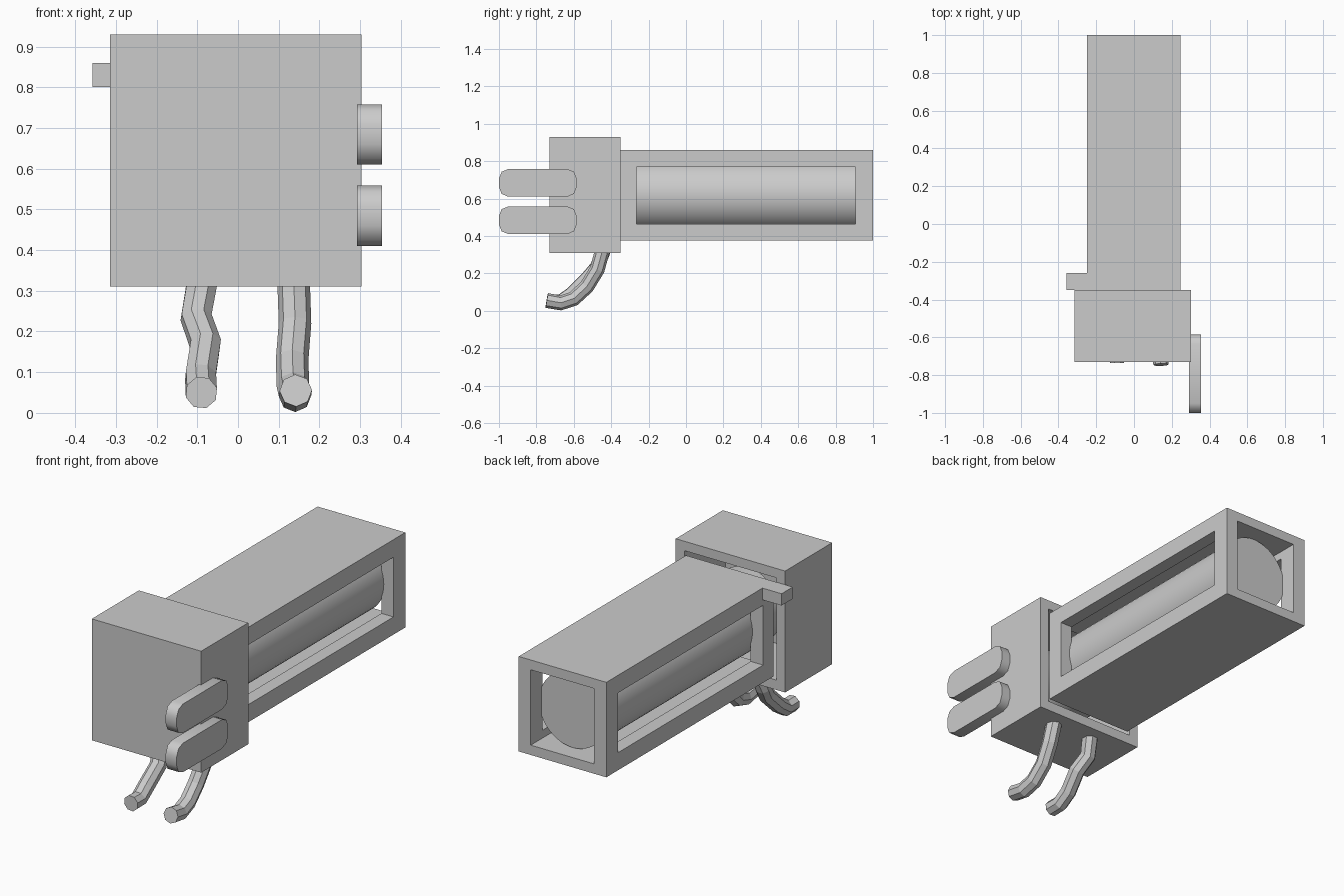
import bpy, math

if "Cube" in bpy.data.objects:
    bpy.data.objects.remove(bpy.data.objects["Cube"])


def box(name, x, y, z):
    """Axis-aligned box from (min, max) ranges."""
    bpy.ops.mesh.primitive_cube_add(size=1, location=[sum(r) / 2 for r in (x, y, z)])
    o = bpy.context.object
    o.name = name
    o.scale = [r[1] - r[0] for r in (x, y, z)]
    bpy.ops.object.transform_apply(location=False, rotation=False, scale=True)
    return o


def cut(target, *cutters):
    """Subtract the cutters and remove them."""
    for c in cutters:
        c.hide_render = True
        m = target.modifiers.new("cut", 'BOOLEAN')
        m.operation, m.solver, m.object = 'DIFFERENCE', 'EXACT', c
        bpy.context.view_layer.objects.active = target
        bpy.ops.object.modifier_apply(modifier=m.name)
        bpy.data.objects.remove(c, do_unlink=True)


def tube(name, pts, radius):
    """Eight-sided bent tube with closed ends."""
    cu = bpy.data.curves.new(name, 'CURVE')
    cu.dimensions = '3D'
    cu.bevel_depth = radius
    cu.bevel_resolution = 2
    cu.use_fill_caps = True
    sp = cu.splines.new('POLY')
    sp.points.add(len(pts) - 1)
    for p, co in zip(sp.points, pts):
        p.co = (*co, 1)
    sp.use_smooth = False
    o = bpy.data.objects.new(name, cu)
    bpy.context.collection.objects.link(o)
    bpy.ops.object.select_all(action='DESELECT')
    o.select_set(True)
    bpy.context.view_layer.objects.active = o
    bpy.ops.object.convert(target='MESH')


# Head housing, hollow and open at the back
head = box("head_housing", (-.315, .303), (-.73, -.35), (.31, .93))
cut(head, box("cutter", (-.265, .253), (-.68, -.2), (.36, .882)))

# Long frame: tunnel along its length and a window in both sides
frame = box("long_frame", (-.25, .245), (-.35, 1.0), (.375, .86))
cut(frame,
    box("cutter", (-.18, .177), (-.5, 1.2), (.425, .81)),
    box("cutter", (-.5, .5), (-.265, .905), (.465, .77)))

# Inner cylinder, reaching into the head
y0, y1 = -.5, .915
bpy.ops.mesh.primitive_cylinder_add(vertices=48, radius=.19, depth=y1 - y0,
                                    location=(0, (y0 + y1) / 2, .6175),
                                    rotation=(math.pi / 2, 0, 0))
bpy.context.object.name = "inner_cylinder"
bpy.ops.object.shade_smooth_by_angle(angle=math.radians(30))

# Side nub
box("side_nub", (-.358, -.24), (-.35, -.26), (.80, .86))

# Two flat rounded prongs on the right
for i, z in enumerate((.41, .61)):
    p = box(f"prong_{i + 1}", (.292, .354), (-1.0, -.585), (z, z + .148))
    attr = p.data.attributes.new("bevel_weight_edge", 'FLOAT', 'EDGE')
    for e in p.data.edges:
        a, b = (p.data.vertices[v].co for v in e.vertices)
        attr.data[e.index].value = float(abs(a.x - b.x) > .01)
    m = p.modifiers.new("round", 'BEVEL')
    m.limit_method, m.width, m.segments = 'WEIGHT', .05, 2
    bpy.ops.object.modifier_apply(modifier=m.name)
    bpy.ops.object.shade_smooth_by_angle(angle=math.radians(50))

# Two bent wires under the head
tube("wire_left", [(-.085, -.43, .36), (-.09, -.445, .31), (-.103, -.475, .235),
                   (-.08, -.53, .17), (-.092, -.61, .09), (-.09, -.67, .05),
                   (-.09, -.735, .05)], .04)
tube("wire_right", [(.137, -.435, .36), (.137, -.45, .31), (.14, -.475, .22),
                    (.133, -.53, .13), (.135, -.6, .065), (.14, -.67, .042),
                    (.142, -.745, .055)], .04)
